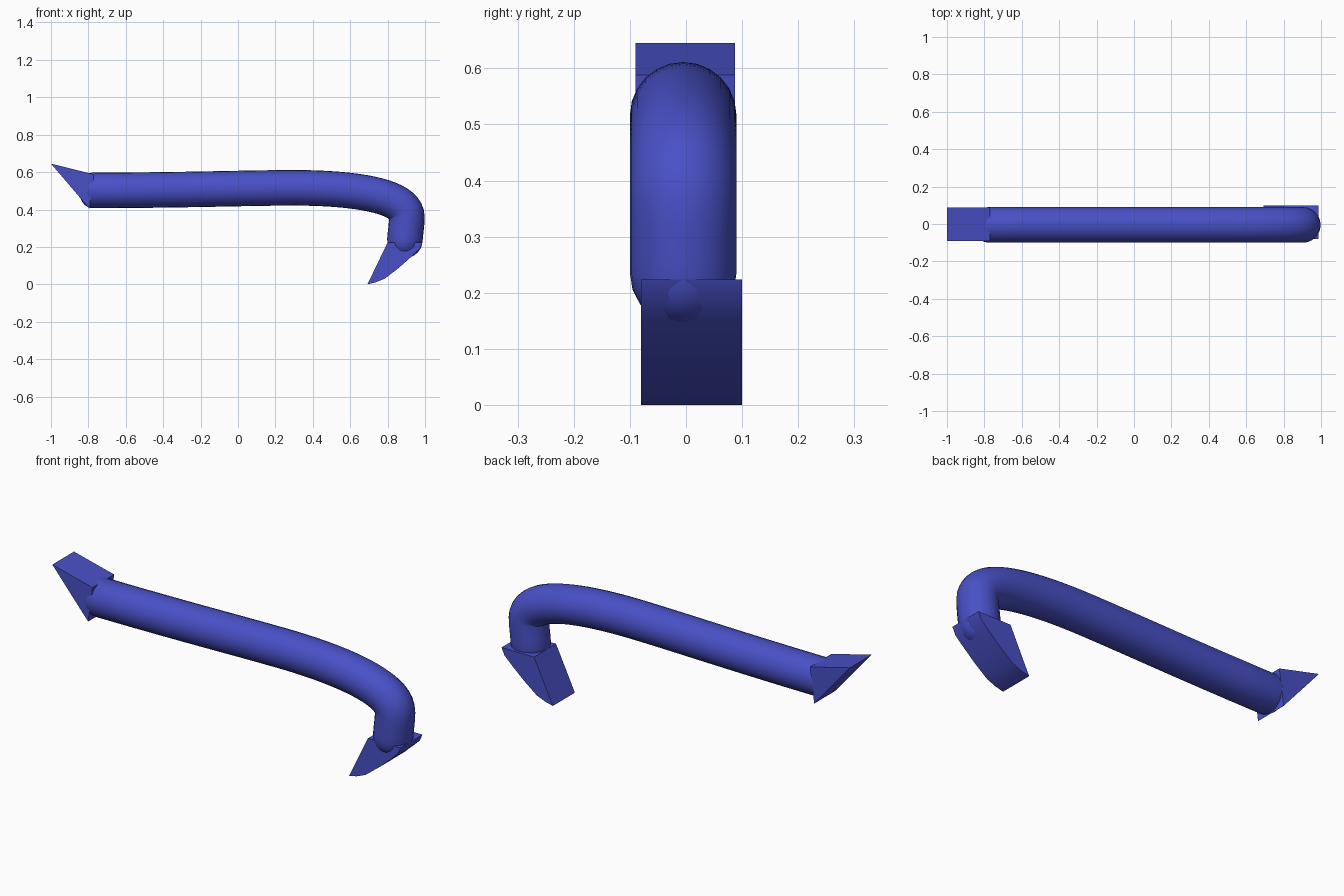
import bpy, bmesh, math
from mathutils import Vector
from mathutils.geometry import interpolate_bezier

if "Cube" in bpy.data.objects:
    bpy.data.objects.remove(bpy.data.objects["Cube"])

RADIUS, SIDES = 0.095, 24
blue = bpy.data.materials.new("blue_paint")
blue.diffuse_color = (0.065, 0.08, 0.56, 1)
blue.use_nodes = True
blue.node_tree.nodes["Principled BSDF"].inputs["Base Color"].default_value = blue.diffuse_color


def finish(name, bm):
    bmesh.ops.recalc_face_normals(bm, faces=bm.faces)
    mesh = bpy.data.meshes.new(name)
    bm.to_mesh(mesh)
    bm.free()
    mesh.materials.append(blue)
    obj = bpy.data.objects.new(name, mesh)
    bpy.context.collection.objects.link(obj)
    bpy.ops.object.select_all(action='DESELECT')
    obj.select_set(True)
    bpy.context.view_layer.objects.active = obj
    bpy.ops.object.shade_smooth_by_angle(angle=math.radians(30))
    return obj


def claw(name, profile, y0, y1):
    """Side profile (x, z) extruded across the width."""
    bm = bmesh.new()
    face = bm.faces.new([bm.verts.new((x, y0, z)) for x, z in profile])
    ext = bmesh.ops.extrude_face_region(bm, geom=[face])
    verts = [g for g in ext["geom"] if isinstance(g, bmesh.types.BMVert)]
    bmesh.ops.translate(bm, verts=verts, vec=(0, y1 - y0, 0))
    finish(name, bm)


def rounded_bar(name, path, y, start_dome, end_dome):
    """Round tube along an (x, z) path with domed ends."""
    n = len(path)
    tangents = [(path[min(i + 1, n - 1)] - path[max(i - 1, 0)]).normalized()
                for i in range(n)]
    rings = [(p, t, RADIUS) for p, t in zip(path, tangents)]
    for a in (18, 36, 54, 72, 86):
        s, c = math.sin(math.radians(a)), math.cos(math.radians(a))
        rings.insert(0, (path[0] - tangents[0] * start_dome * s, tangents[0], RADIUS * c))
        rings.append((path[-1] + tangents[-1] * end_dome * s, tangents[-1], RADIUS * c))
    bm = bmesh.new()
    loops = []
    for p, t, r in rings:
        loop = []
        for k in range(SIDES):
            a = math.tau * k / SIDES
            u, v = r * math.cos(a), r * math.sin(a)
            loop.append(bm.verts.new((p.x - t.y * u, y + v, p.y + t.x * u)))
        loops.append(loop)
    for a, b in zip(loops, loops[1:]):
        for k in range(SIDES):
            j = (k + 1) % SIDES
            bm.faces.new((a[k], a[j], b[j], b[k]))
    bm.faces.new(loops[0])
    bm.faces.new(loops[-1])
    finish(name, bm)


# Hooked bar: bezier segments in (x, z)
segments = [
    ((-0.78, 0.502), (-0.3, 0.503), (0.0, 0.514), (0.25, 0.516)),
    ((0.25, 0.516), (0.66, 0.52), (0.903, 0.465), (0.903, 0.36)),
    ((0.903, 0.36), (0.903, 0.32), (0.895, 0.28), (0.892, 0.235)),
]
path = []
for seg, count in zip(segments, (8, 20, 5)):
    pts = interpolate_bezier(*[Vector(p) for p in seg], count)
    path += [Vector(p) for p in (pts[1:] if path else pts)]
rounded_bar("bar", path, -0.005, 0.07, 0.095)

# Straight chisel tip on the long end
claw("chisel_tip", [(-1.0, 0.645), (-0.77, 0.588), (-0.795, 0.405)], -0.09, 0.087)

# Curved claw on the hook end
claw("hook_claw", [(0.80, 0.224), (0.692, 0.0), (0.735, 0.01), (0.785, 0.03),
                   (0.86, 0.088), (0.93, 0.15), (0.97, 0.188), (0.986, 0.224)],
     -0.08, 0.1)
